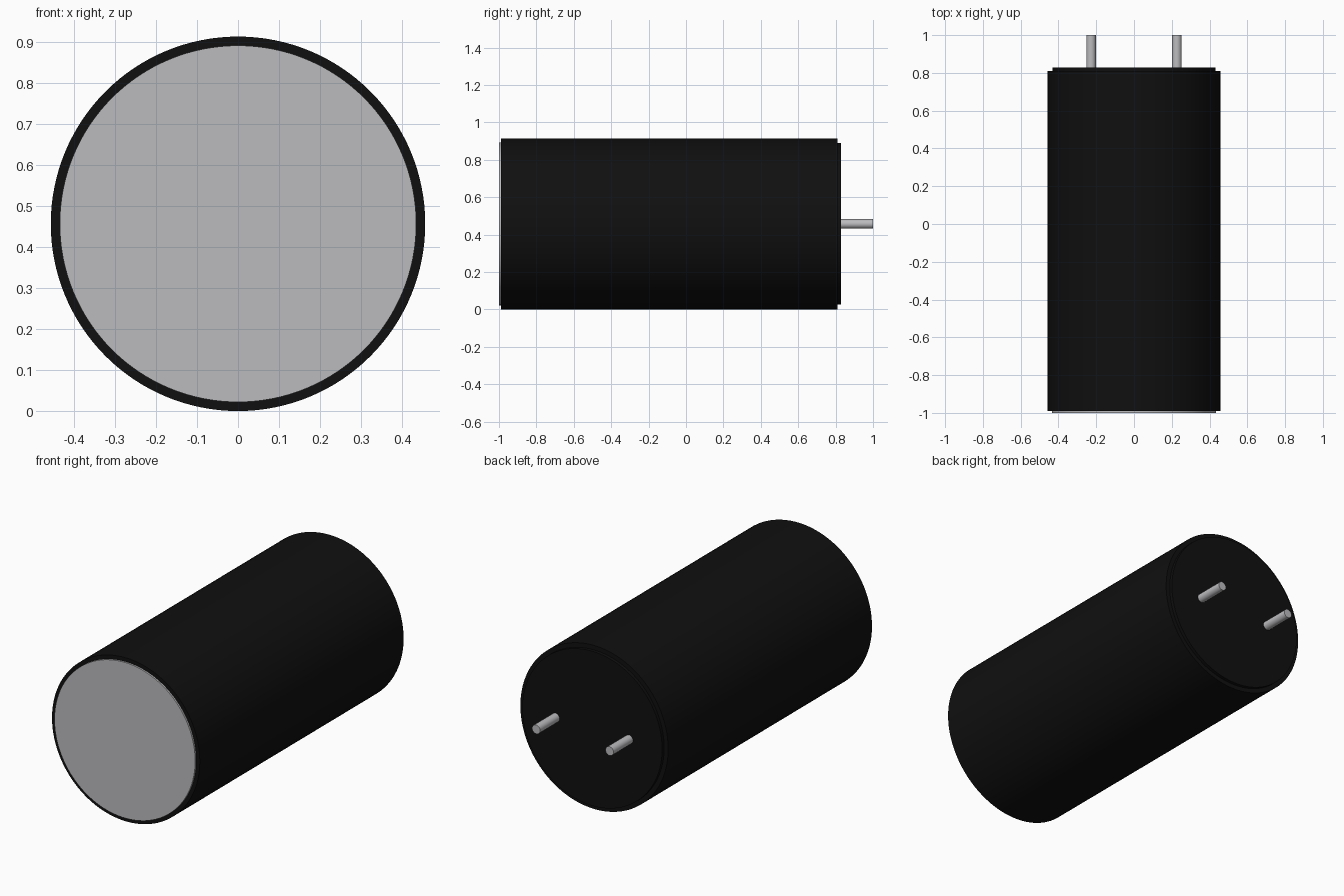
import bpy
import math
from mathutils import Matrix

cube = bpy.data.objects.get("Cube")
if cube:
    bpy.data.objects.remove(cube, do_unlink=True)

RADIUS = 0.457


def material(name, color):
    mat = bpy.data.materials.new(name)
    mat.use_nodes = True
    mat.diffuse_color = color
    bsdf = mat.node_tree.nodes["Principled BSDF"]
    bsdf.inputs["Base Color"].default_value = color
    bsdf.inputs["Roughness"].default_value = 0.6
    return mat


def rod(name, radius, y0, y1, mat, x=0.0, sides=128):
    """Smooth cylinder lying along y, level with the centre of the can."""
    bpy.ops.mesh.primitive_cylinder_add(vertices=sides, radius=radius, depth=y1 - y0)
    obj = bpy.context.object
    obj.name = name
    obj.data.transform(Matrix.Rotation(math.radians(-90), 4, "X"))
    obj.location = (x, (y0 + y1) / 2, RADIUS)
    obj.data.materials.append(mat)
    bpy.ops.object.shade_smooth_by_angle(angle=math.radians(30))
    return obj


black = material("black sleeve", (0.005, 0.005, 0.005, 1))
silver = material("silver metal", (0.5, 0.5, 0.52, 1))

# Outer sleeve with a metal end disc and a stepped rear seal
rod("sleeve", RADIUS, -0.99, 0.81, black)
rod("front_disc", 0.435, -1.0, -0.97, silver)
rod("rear_seal", 0.432, 0.79, 0.828, black)

# Pair of terminal pins
for side, x in (("left", 0.227), ("right", -0.227)):
    rod(side + "_pin", 0.025, 0.82, 1.0, silver, x, 32)
